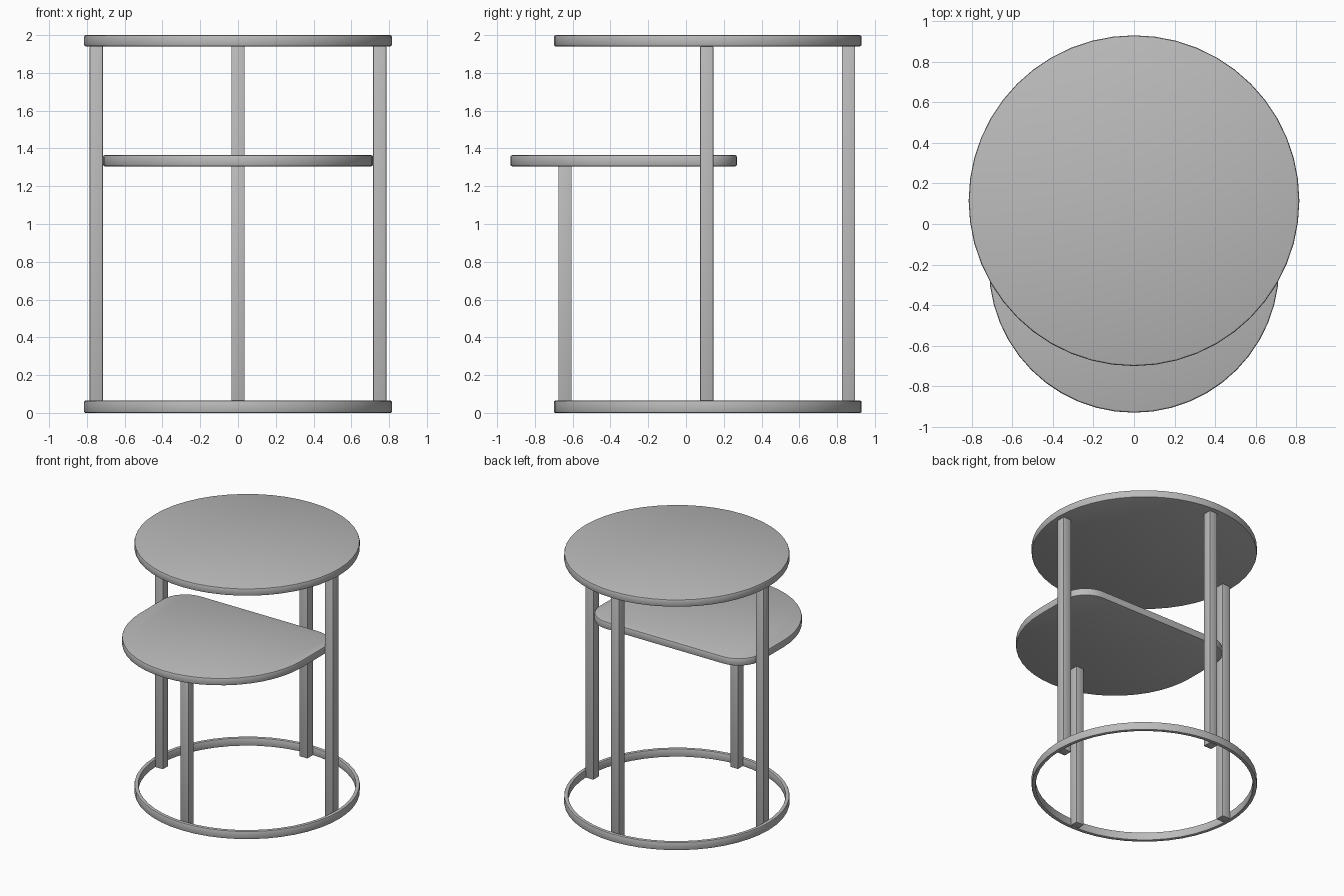
import bpy
import bmesh
from math import cos, sin, pi

cube = bpy.data.objects.get("Cube")
if cube:
    bpy.data.objects.remove(cube, do_unlink=True)

grey = bpy.data.materials.new("plain grey")
grey.use_nodes = True
GREY = (0.5, 0.5, 0.5, 1)
grey.diffuse_color = GREY
grey.node_tree.nodes["Principled BSDF"].inputs["Base Color"].default_value = GREY

CENTRE_Y = 0.115   # centre of the round top and base ring
RADIUS = 0.815
LEG = 0.07         # width of the square legs


def arc(cx, cy, r, start, end, steps):
    """Points along an arc; angles in half turns."""
    angles = [pi * (start + (end - start) * i / steps) for i in range(steps + 1)]
    return [(cx + r * cos(a), cy + r * sin(a)) for a in angles]


def finish(name, bm, bevel):
    bmesh.ops.recalc_face_normals(bm, faces=bm.faces)
    mesh = bpy.data.meshes.new(name)
    bm.to_mesh(mesh)
    bm.free()
    mesh.materials.append(grey)
    obj = bpy.data.objects.new(name, mesh)
    bpy.context.collection.objects.link(obj)
    mod = obj.modifiers.new("soft edges", 'BEVEL')
    mod.width = bevel
    mod.segments = 2
    mod.limit_method = 'ANGLE'
    bpy.ops.object.select_all(action='DESELECT')
    obj.select_set(True)
    bpy.context.view_layer.objects.active = obj
    bpy.ops.object.modifier_apply(modifier=mod.name)
    bpy.ops.object.shade_smooth_by_angle()
    return obj


def slab(name, outline, z0, z1, bevel):
    """Extrude a flat outline from z0 up to z1."""
    bm = bmesh.new()
    face = bm.faces.new([bm.verts.new((x, y, z0)) for x, y in outline])
    new = bmesh.ops.extrude_face_region(bm, geom=[face])["geom"]
    verts = [v for v in new if isinstance(v, bmesh.types.BMVert)]
    bmesh.ops.translate(bm, verts=verts, vec=(0, 0, z1 - z0))
    return finish(name, bm, bevel)


def ring(name, outer, inner, z0, z1, bevel, steps=48):
    """Sweep a rectangular section around the table centre."""
    section = [(outer, z0), (outer, z1), (inner, z1), (inner, z0)]
    bm = bmesh.new()
    loops = []
    for i in range(steps):
        a = 2 * pi * i / steps
        loops.append([bm.verts.new((r * cos(a), CENTRE_Y + r * sin(a), z))
                      for r, z in section])
    for i in range(steps):
        a, b = loops[i], loops[(i + 1) % steps]
        for j in range(4):
            k = (j + 1) % 4
            bm.faces.new((a[j], b[j], b[k], a[k]))
    return finish(name, bm, bevel)


def leg(name, x, y, height):
    h = LEG / 2
    outline = [(x - h, y - h), (x + h, y - h), (x + h, y + h), (x - h, y + h)]
    return slab(name, outline, 0.003, height, 0.004)


# Round top and base ring
slab("round_top", arc(0, CENTRE_Y, RADIUS, 0, 2, 48)[:-1], 1.94, 2.0, 0.01)
ring("base_ring", RADIUS, RADIUS - 0.03, 0, 0.065, 0.008)

# Lower shelf: half-round front, straight back with rounded corners
half, front_y, back_y, corner = 0.715, -0.215, 0.27, 0.2
outline = arc(0, front_y, half, -1, 0, 24)
outline += arc(half - corner, back_y - corner, corner, 0, 0.5, 8)
outline += arc(corner - half, back_y - corner, corner, 0.5, 1, 8)
slab("lower_shelf", outline, 1.305, 1.365, 0.01)

# Legs: three carry the top, the short front one carries the shelf
for side, sign in (("left", 1), ("right", -1)):
    leg(side + "_leg", sign * 0.75, 0.11, 1.94)
leg("back_leg", 0, 0.86, 1.94)
leg("front_leg", 0, -0.64, 1.305)
